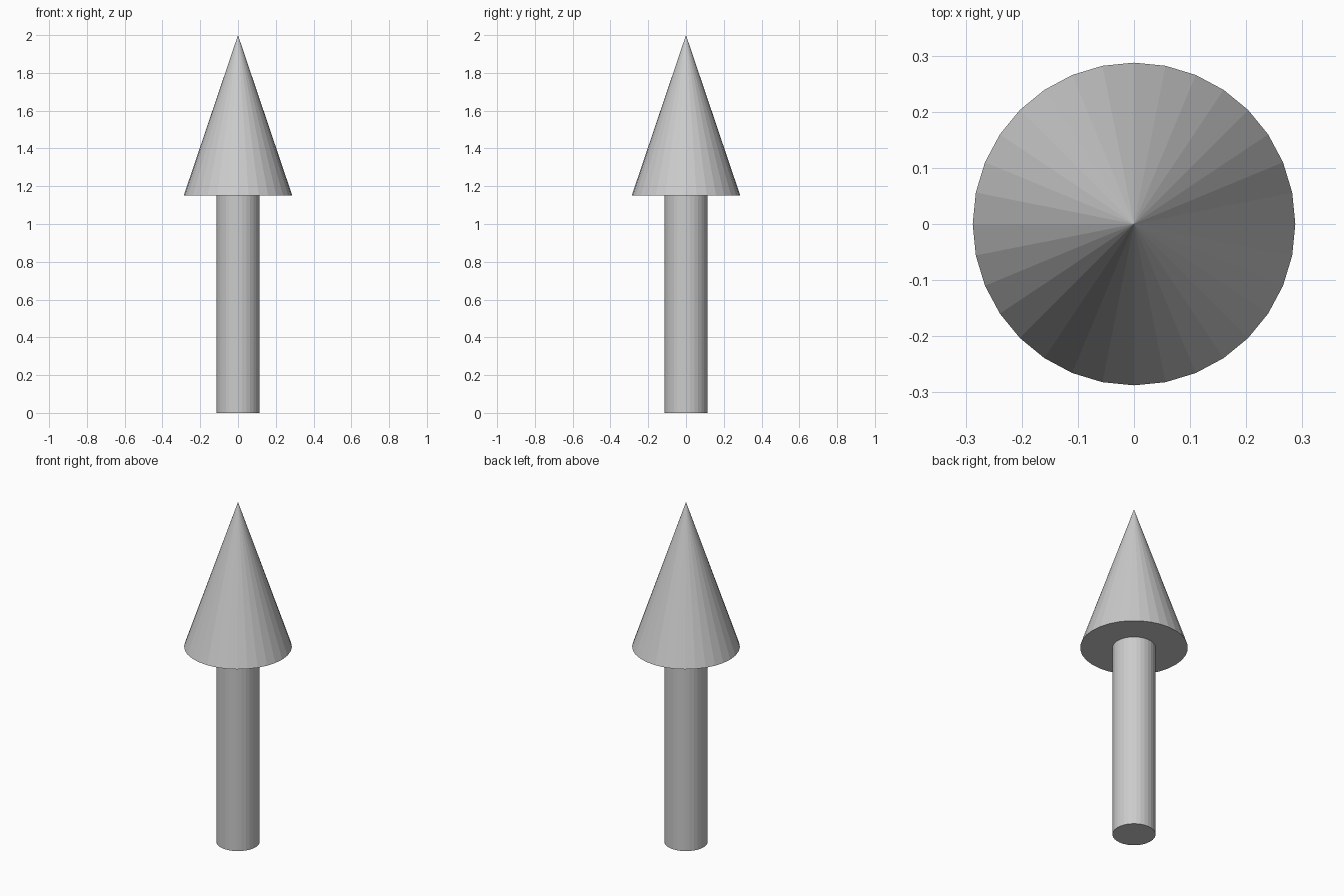
import bpy

if "Cube" in bpy.data.objects:
    bpy.data.objects.remove(bpy.data.objects["Cube"])

SIDES = 32
SHAFT_TOP = 1.15
TIP = 2.0

# Shaft
bpy.ops.mesh.primitive_cylinder_add(vertices=SIDES, radius=0.115, depth=SHAFT_TOP,
                                    location=(0, 0, SHAFT_TOP / 2))
bpy.context.object.name = "arrow_shaft"

# Pointed head
bpy.ops.mesh.primitive_cone_add(vertices=SIDES, radius1=0.2875, radius2=0,
                                depth=TIP - SHAFT_TOP,
                                location=(0, 0, (TIP + SHAFT_TOP) / 2))
bpy.context.object.name = "arrow_head"
